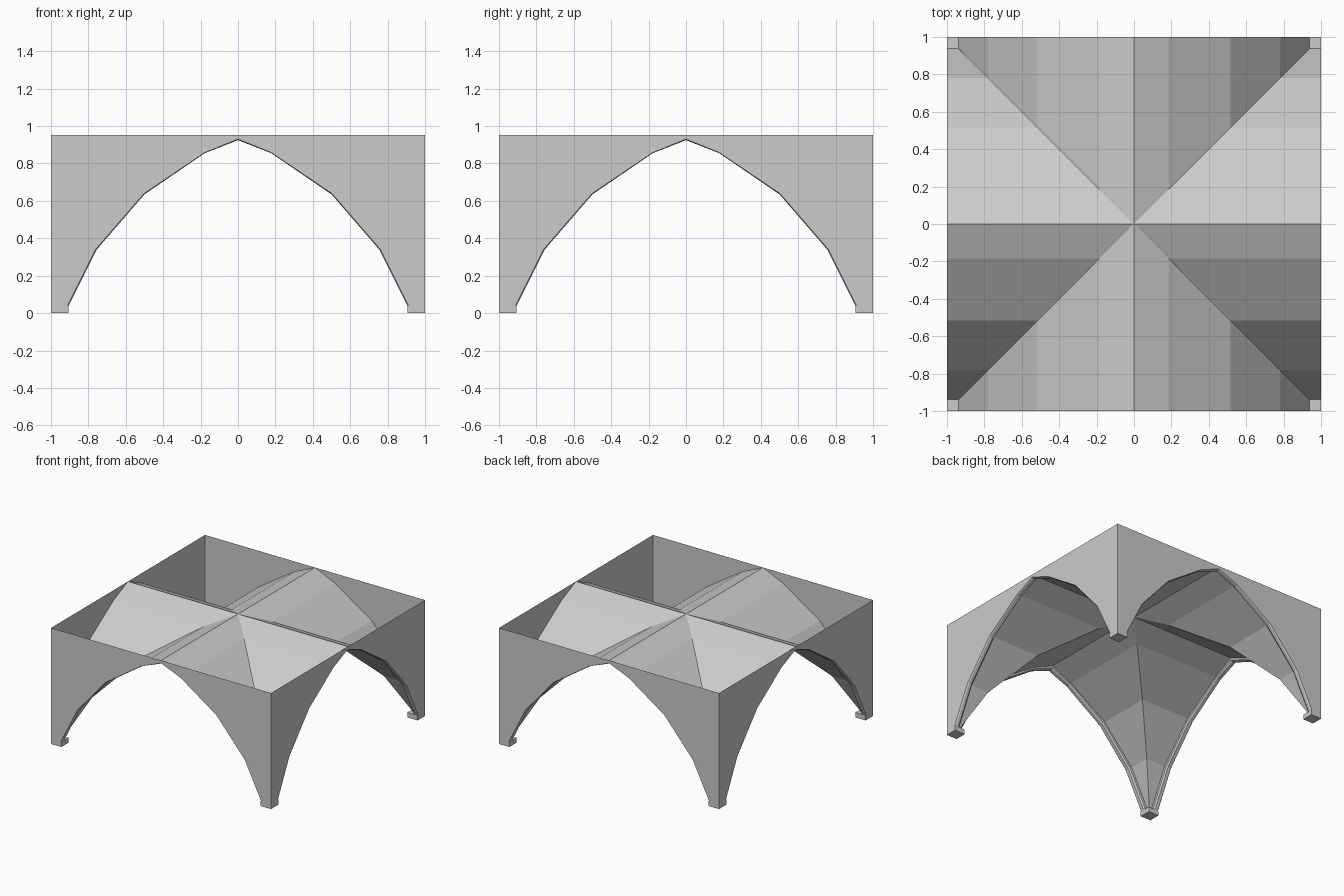
import bpy
import bmesh
from math import pi
from mathutils import Matrix, Vector

cube = bpy.data.objects.get("Cube")
if cube:
    bpy.data.objects.remove(cube, do_unlink=True)

stone = bpy.data.materials.new("grey stone")
stone.use_nodes = True
colour = (0.6, 0.6, 0.6, 1)
stone.diffuse_color = colour
stone.node_tree.nodes["Principled BSDF"].inputs["Base Color"].default_value = colour

TOP = 0.953
RIB = 0.955   # inner face of the arch ribs
# Half profiles of the pointed arch, from springing to crown
INNER = [(0.905, 0.0), (0.905, 0.04), (0.755, 0.34), (0.50, 0.635), (0.178, 0.855), (0, 0.925)]
OUTER = [(0.955, 0.0), (0.937, 0.04), (0.78, 0.355), (0.515, 0.655), (0.185, 0.87), (0, TOP)]


def full_arch(half):
    """Mirror a half profile into a whole arch running from -x to +x."""
    return [(-x, z) for x, z in half] + [(x, z) for x, z in half[-2::-1]]


def blend(t):
    """Arch profile between the rib's inner edge (0) and the vault (1)."""
    return full_arch([(a[0] + (b[0] - a[0]) * t, a[1] + (b[1] - a[1]) * t)
                      for a, b in zip(INNER, OUTER)])


def loft(name, rows, turn):
    """Skin neighbouring rows of points with quads, turned about z."""
    bm = bmesh.new()
    spin = Matrix.Rotation(turn, 4, 'Z')
    grid = [[bm.verts.new(spin @ Vector(p)) for p in row] for row in rows]
    for low, high in zip(grid, grid[1:]):
        for i in range(len(low) - 1):
            bm.faces.new((low[i], low[i + 1], high[i + 1], high[i]))
    bmesh.ops.remove_doubles(bm, verts=bm.verts, dist=0.0005)
    bmesh.ops.dissolve_degenerate(bm, edges=bm.edges, dist=0.0005)
    mesh = bpy.data.meshes.new(name)
    bm.to_mesh(mesh)
    bm.free()
    mesh.materials.append(stone)
    obj = bpy.data.objects.new(name, mesh)
    bpy.context.collection.objects.link(obj)
    return obj


for k, side in enumerate(("front", "left", "back", "right")):
    turn = k * pi / 2

    # Wall sheet above the arch, reaching out to the corners
    edge = blend(0.2)
    edge = [(-1, 0)] + edge + [(1, 0)]
    loft(side + "_wall", [[(x, -1, z) for x, z in edge],
                          [(x, -1, TOP) for x, z in edge]], turn)

    # Vault web running from the wall back to the diagonal groins
    web = full_arch(OUTER)
    loft(side + "_vault_web", [[(x, -1, z) for x, z in web],
                               [(x, -abs(x), z) for x, z in web]], turn)

    # Chamfered rib under the arch
    section = [(RIB, 1), (RIB, 0.35), (RIB + 0.012, 0), (0.99, 0), (1, 0.2)]
    loft(side + "_arch_rib", [[(x, -y, z) for x, z in blend(t)]
                              for y, t in section], turn)

# Square feet at the corners
for sx, x_name in ((1, "left"), (-1, "right")):
    for sy, y_name in ((1, "back"), (-1, "front")):
        bpy.ops.mesh.primitive_cube_add(size=1, location=(sx * 0.9525, sy * 0.9525, 0.02))
        foot = bpy.context.object
        foot.name = y_name + "_" + x_name + "_foot"
        foot.scale = (0.095, 0.095, 0.04)
        foot.data.materials.append(stone)
